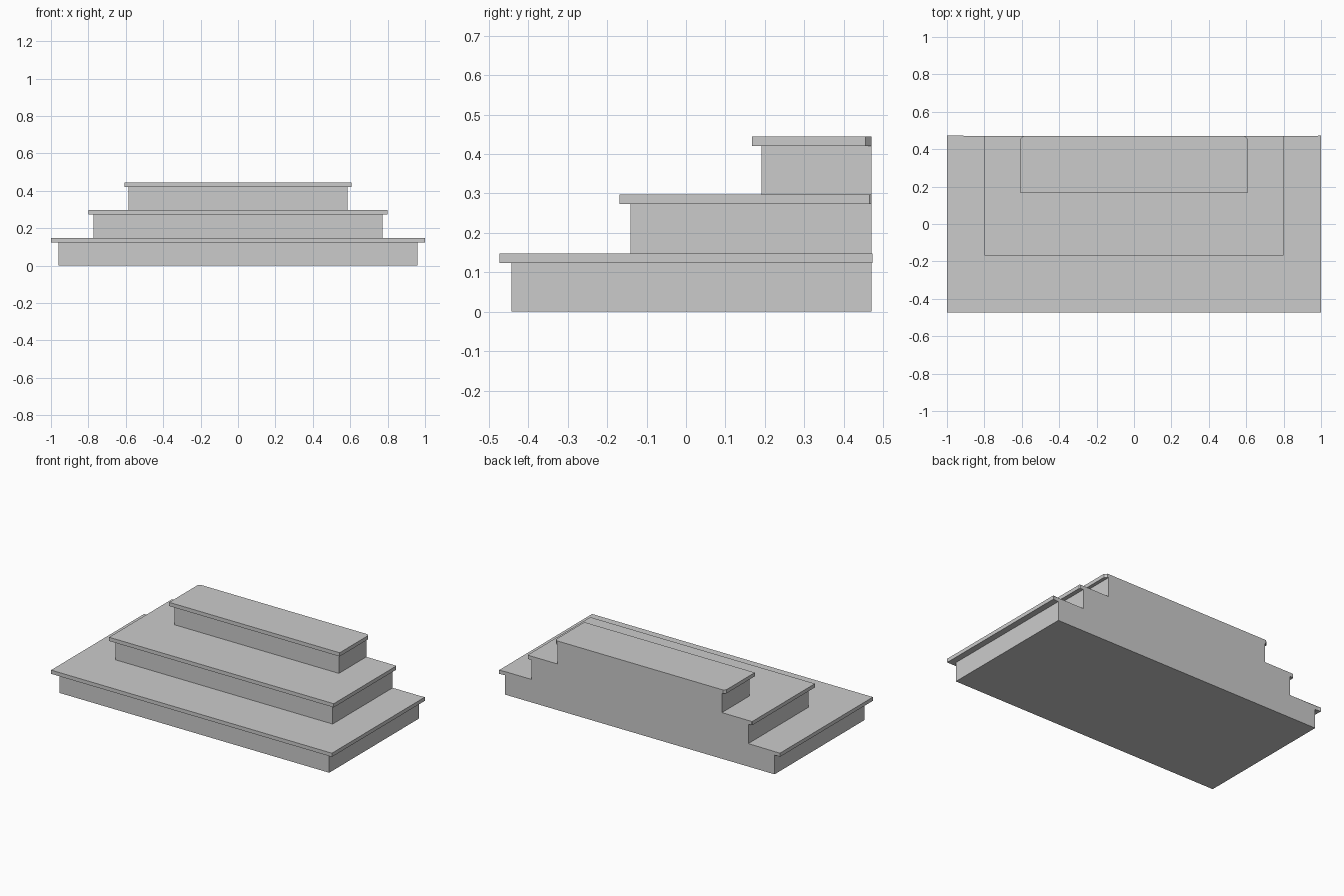
import bpy, bmesh

if "Cube" in bpy.data.objects:
    bpy.data.objects.remove(bpy.data.objects["Cube"])

BACK = 0.470  # shared flat back plane

# level: (z bottom, z top, half width, front y, side-end y, half width at the back plane)
levels = [
    (0.000, 0.124, 0.960, -0.443, 0.456, 0.960),  # bottom riser
    (0.124, 0.148, 1.000, -0.473, 0.473, 0.980),  # bottom tread
    (0.148, 0.273, 0.773, -0.141, 0.456, 0.773),  # middle riser
    (0.273, 0.297, 0.800, -0.169, 0.465, 0.796),  # middle tread
    (0.297, 0.421, 0.585, 0.191, 0.456, 0.585),   # top riser
    (0.421, 0.445, 0.607, 0.167, 0.456, 0.591),   # top tread, clipped back corners
]

bm = bmesh.new()


def u_path(z, w, front, side, end):
    """Open outline running from back left, around the front, to back right."""
    pts = [(-end, BACK), (-w, side), (-w, front), (w, front), (w, side), (end, BACK)]
    return [bm.verts.new((x, y, z)) for x, y in pts]


rows = []
for z0, z1, *shape in levels:
    rows += [u_path(z0, *shape), u_path(z1, *shape)]

# Risers, tread edges, tread tops and overhang undersides
for a, b in zip(rows, rows[1:]):
    for i in range(5):
        bm.faces.new((a[i], a[i + 1], b[i + 1], b[i]))

# Base, top and the one-piece stepped back
bm.faces.new(rows[0][::-1])
bm.faces.new(rows[-1])
bm.faces.new([r[0] for r in rows] + [r[-1] for r in reversed(rows)])
bmesh.ops.recalc_face_normals(bm, faces=bm.faces)

mesh = bpy.data.meshes.new("entrance_steps")
bm.to_mesh(mesh)
bm.free()
bpy.context.collection.objects.link(bpy.data.objects.new("entrance_steps", mesh))
